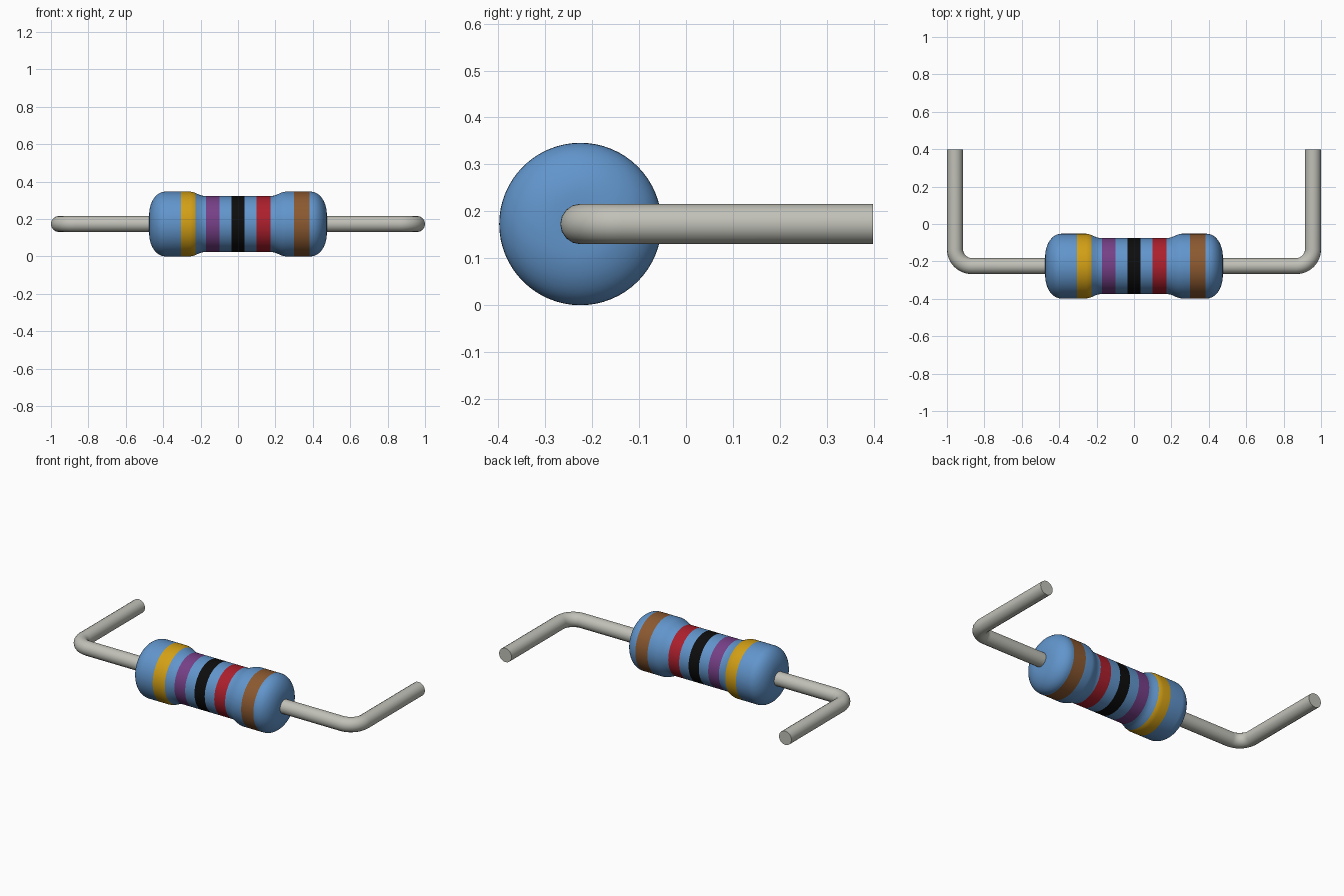
import bpy, bmesh, math
from mathutils import Matrix, Vector

if "Cube" in bpy.data.objects:
    bpy.data.objects.remove(bpy.data.objects["Cube"])

AXIS_Y, AXIS_Z = -0.225, 0.173
BODY_R, WAIST_R, LEAD_R = 0.173, 0.15, 0.043


def material(name, color, metallic=0.0):
    mat = bpy.data.materials.new(name)
    mat.use_nodes = True
    mat.diffuse_color = (*color, 1)
    shader = mat.node_tree.nodes["Principled BSDF"]
    shader.inputs["Base Color"].default_value = (*color, 1)
    return mat


blue = material("body blue", (0.12, 0.30, 0.60))
metal = material("lead metal", (0.53, 0.53, 0.48))

# Painted bands: start, end, material
bands = [
    (-0.305, -0.227, material("band gold", (0.65, 0.35, 0.008))),
    (-0.172, -0.099, material("band purple", (0.18, 0.05, 0.24))),
    (-0.035, 0.035, material("band black", (0.004, 0.004, 0.004))),
    (0.100, 0.174, material("band red", (0.41, 0.014, 0.026))),
    (0.300, 0.383, material("band brown", (0.26, 0.10, 0.03))),
]


def shade(obj):
    bpy.ops.object.select_all(action="DESELECT")
    obj.select_set(True)
    bpy.context.view_layer.objects.active = obj
    bpy.ops.object.shade_smooth_by_angle(angle=math.radians(40))


def barrel_radius(x):
    """Narrow waist easing into the two end bulges."""
    t = min(max((abs(x) - 0.18) / 0.075, 0), 1)
    return WAIST_R + (BODY_R - WAIST_R) * t * t * (3 - 2 * t)


# Body: lathe profile with rounded ends and rings at every band edge
stations = {edge for band in bands for edge in band[:2]}
stations |= {s * (0.18 + 0.0125 * i) for i in range(7) for s in (-1, 1)}
barrel = [(x, barrel_radius(x)) for x in sorted(stations)]
dome = []
for i in range(13):
    a = math.radians(90) * i / 12
    dome.append((0.39 + 0.085 * math.sin(a), 0.05 + (BODY_R - 0.05) * math.cos(a)))
dome.append((0.475, 0))
profile = [(-x, r) for x, r in reversed(dome)] + barrel + dome

bm = bmesh.new()
verts = [bm.verts.new((x, 0, r)) for x, r in profile]
edges = [bm.edges.new(pair) for pair in zip(verts, verts[1:])]
bmesh.ops.spin(bm, geom=verts + edges, cent=(0, 0, 0), axis=(1, 0, 0),
               angle=math.tau, steps=64, use_merge=False)
bmesh.ops.remove_doubles(bm, verts=bm.verts, dist=0.0001)
bmesh.ops.recalc_face_normals(bm, faces=bm.faces)
for face in bm.faces:
    x = face.calc_center_median().x
    for slot, (start, end, _) in enumerate(bands, 1):
        if start < x < end:
            face.material_index = slot
bm.transform(Matrix.Translation((0, AXIS_Y, AXIS_Z)))
mesh = bpy.data.meshes.new("body")
bm.to_mesh(mesh)
bm.free()
for mat in [blue] + [band[2] for band in bands]:
    mesh.materials.append(mat)
body = bpy.data.objects.new("body", mesh)
bpy.context.collection.objects.link(body)
shade(body)


# Leads: round wire swept along a path with one rounded bend
def make_lead(name, side):
    reach, bend = 1 - LEAD_R, 0.09
    path = [(0.44, AXIS_Y)]
    for i in range(13):
        a = math.radians(90) * i / 12
        path.append((reach - bend + bend * math.sin(a),
                     AXIS_Y + bend - bend * math.cos(a)))
    path.append((reach, 0.398))

    curve = bpy.data.curves.new(name + " path", "CURVE")
    curve.dimensions = "3D"
    curve.bevel_depth = LEAD_R
    curve.bevel_resolution = 6
    curve.use_fill_caps = True
    spline = curve.splines.new("POLY")
    spline.points.add(len(path) - 1)
    for point, (x, y) in zip(spline.points, path):
        point.co = (side * x, y, AXIS_Z, 1)

    helper = bpy.data.objects.new(name + " path", curve)
    bpy.context.collection.objects.link(helper)
    graph = bpy.context.evaluated_depsgraph_get()
    wire = bpy.data.meshes.new_from_object(helper.evaluated_get(graph))
    bpy.data.objects.remove(helper)

    # Weld the end caps to the wire
    bm = bmesh.new()
    bm.from_mesh(wire)
    bmesh.ops.remove_doubles(bm, verts=bm.verts, dist=0.0001)
    bmesh.ops.recalc_face_normals(bm, faces=bm.faces)
    bm.to_mesh(wire)
    bm.free()
    wire.materials.clear()
    wire.materials.append(metal)
    lead = bpy.data.objects.new(name, wire)
    bpy.context.collection.objects.link(lead)
    shade(lead)


make_lead("left_lead", 1)
make_lead("right_lead", -1)
